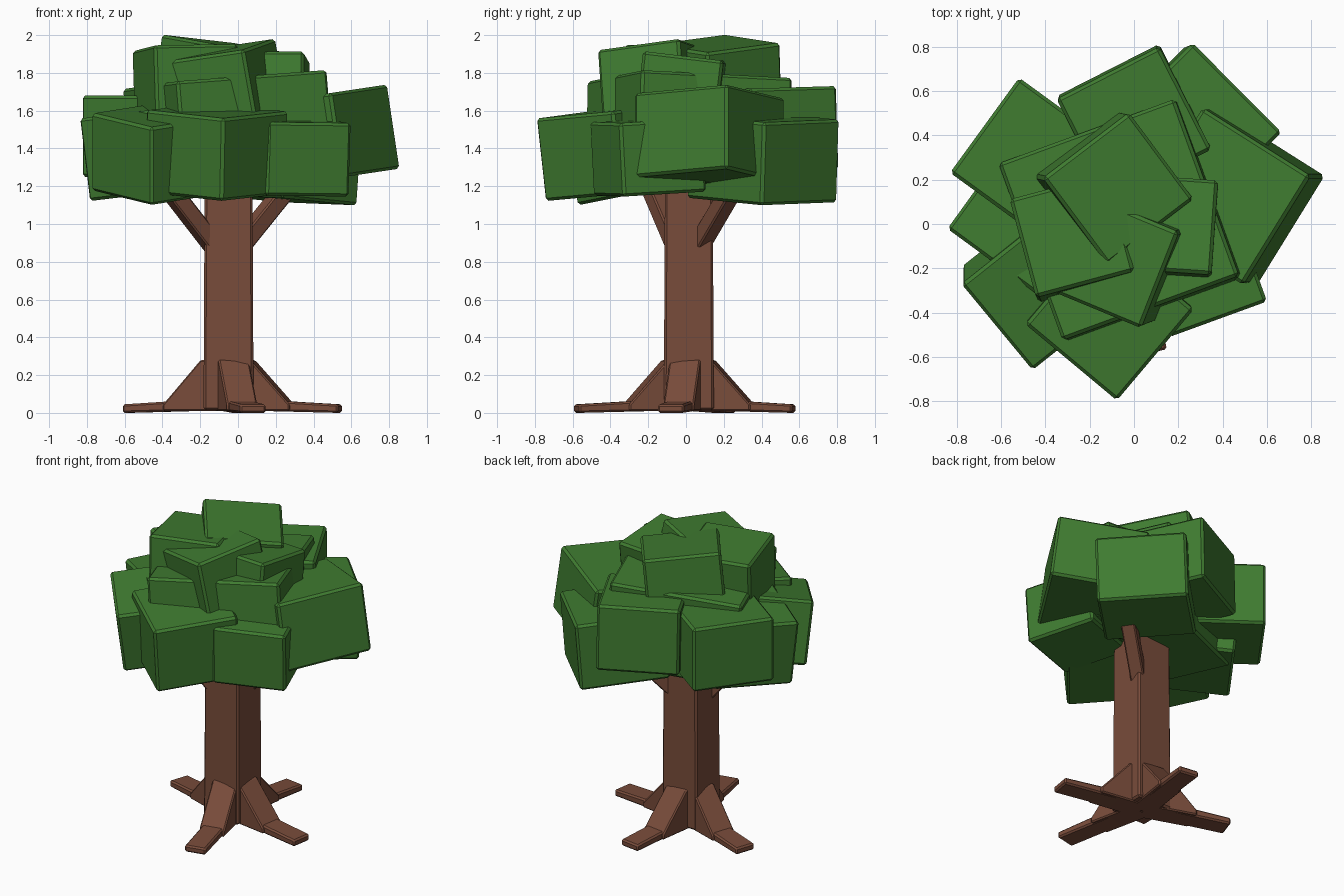
import bpy, bmesh
from math import atan2, radians
from mathutils import Vector, Matrix

cube = bpy.data.objects.get("Cube")
if cube:
    bpy.data.objects.remove(cube, do_unlink=True)


def material(name, colour):
    mat = bpy.data.materials.new(name)
    mat.use_nodes = True
    mat.diffuse_color = colour
    mat.node_tree.nodes["Principled BSDF"].inputs["Base Color"].default_value = colour
    return mat


LEAF = material("leaf green", (0.05, 0.2, 0.03, 1))
BARK = material("bark brown", (0.19, 0.072, 0.043, 1))
CENTRE = Vector((-0.05, 0.015, 0))


def finish(bm, name, mat, matrix, bevel):
    """Turn a bmesh into a flat-shaded object with chamfered edges."""
    bmesh.ops.recalc_face_normals(bm, faces=bm.faces[:])
    mesh = bpy.data.meshes.new(name)
    bm.to_mesh(mesh)
    bm.free()
    mesh.materials.append(mat)
    obj = bpy.data.objects.new(name, mesh)
    bpy.context.collection.objects.link(obj)
    obj.matrix_world = matrix
    chamfer = obj.modifiers.new("chamfer", 'BEVEL')
    chamfer.width = bevel
    chamfer.segments = 1
    return obj


def box(name, mat, size, matrix, bevel, taper=1.0):
    bm = bmesh.new()
    bmesh.ops.create_cube(bm, size=1)
    for v in bm.verts:
        if v.co.z > 0:
            v.co.x *= taper
            v.co.y *= taper
    bmesh.ops.scale(bm, vec=size, verts=bm.verts)
    return finish(bm, name, mat, matrix, bevel)


def profile(name, outline, width, matrix, bevel):
    """Extrude an outline of (reach, height) points across its width."""
    bm = bmesh.new()
    face = bm.faces.new([bm.verts.new((r, -width / 2, z)) for r, z in outline])
    side = bmesh.ops.extrude_face_region(bm, geom=[face])["geom"]
    bmesh.ops.translate(bm, vec=(0, width, 0),
                        verts=[g for g in side if isinstance(g, bmesh.types.BMVert)])
    return finish(bm, name, BARK, matrix, bevel)


# Trunk
box("trunk", BARK, (0.265, 0.265, 1.35),
    Matrix.Translation(CENTRE + Vector((0, 0, 0.69))), 0.012, 0.95)

# Four roots, each a steep flare and a flat toe
FLARE = [(0, 0.01), (0.34, 0.01), (0.34, 0.045), (0.13, 0.28), (0, 0.28)]
for side, x, y in (("left", 0.54, -0.08), ("right", -0.59, 0.2),
                   ("front", 0.08, -0.58), ("back", 0.03, 0.57)):
    way = Vector((x, y, 0)) - CENTRE
    place = Matrix.Translation(CENTRE) @ Matrix.Rotation(atan2(way.y, way.x), 4, 'Z')
    profile(side + "_root_flare", FLARE, 0.165, place, 0.008)
    reach = way.length
    toe = [(0, 0.015), (reach, 0), (reach, 0.045), (0, 0.08)]
    profile(side + "_root_toe", toe, 0.14, place, 0.01)

# Two branches rising into the crown
for name, start, end in (
        ("left_branch", (0.0, 0.06, 0.87), (0.33, 0.3, 1.28)),
        ("right_branch", (-0.11, -0.04, 0.86), (-0.42, -0.21, 1.26))):
    a, b = Vector(start), Vector(end)
    turn = (b - a).to_track_quat('Z', 'Y').to_matrix().to_4x4()
    box(name, BARK, (0.09, 0.09, (b - a).length),
        Matrix.Translation((a + b) / 2) @ turn, 0.008)


def leaf_block(name, top, yaw, slope, width, height=0.44):
    """Leaf box set by the centre of its top, its yaw and the slope of its top."""
    normal = Vector((-slope[0], -slope[1], 1)).normalized()
    tilt = Vector((0, 0, 1)).rotation_difference(normal).to_matrix().to_4x4()
    place = Matrix.Translation(Vector(top) - normal * height / 2)
    box(name, LEAF, (width, width, height),
        place @ tilt @ Matrix.Rotation(radians(yaw), 4, 'Z'), 0.015)


# Crown: core, upper blocks, then the outer ring
leaf_block("crown_core", (-0.07, 0.02, 1.765), 20, (0.083, -0.022), 0.85, 0.58)
leaf_block("crown_top_back", (-0.07, 0.16, 1.955), -53, (-0.14, 0.03), 0.49)
leaf_block("crown_top_front", (-0.1, -0.165, 1.92), -22, (0.178, 0.069), 0.47)
leaf_block("crown_top_right", (-0.28, -0.05, 1.935), 15, (0.03, -0.06), 0.46)
leaf_block("crown_top_left", (0.15, 0.0, 1.888), -4, (0.0, -0.12), 0.43)
leaf_block("crown_left", (0.4, 0.125, 1.68), -32, (0.15, 0.0), 0.58, 0.45)
leaf_block("crown_back_left", (0.265, 0.415, 1.565), -45, (-0.07, -0.03), 0.57)
leaf_block("crown_back", (0.0, 0.45, 1.72), 27, (0.0, 0.03), 0.52)
leaf_block("crown_back_right", (-0.46, 0.29, 1.68), 54, (0.0, 0.0), 0.53, 0.43)
leaf_block("crown_right", (-0.49, 0.035, 1.6), -36, (0.12, 0.0), 0.51)
leaf_block("crown_front_right", (-0.42, -0.31, 1.58), -51, (0.0, 0.2), 0.51, 0.42)
leaf_block("crown_front", (-0.11, -0.42, 1.6), 50, (-0.02, 0.11), 0.54)
leaf_block("crown_front_left", (0.3, -0.21, 1.55), 20, (-0.03, 0.05), 0.47, 0.39)
